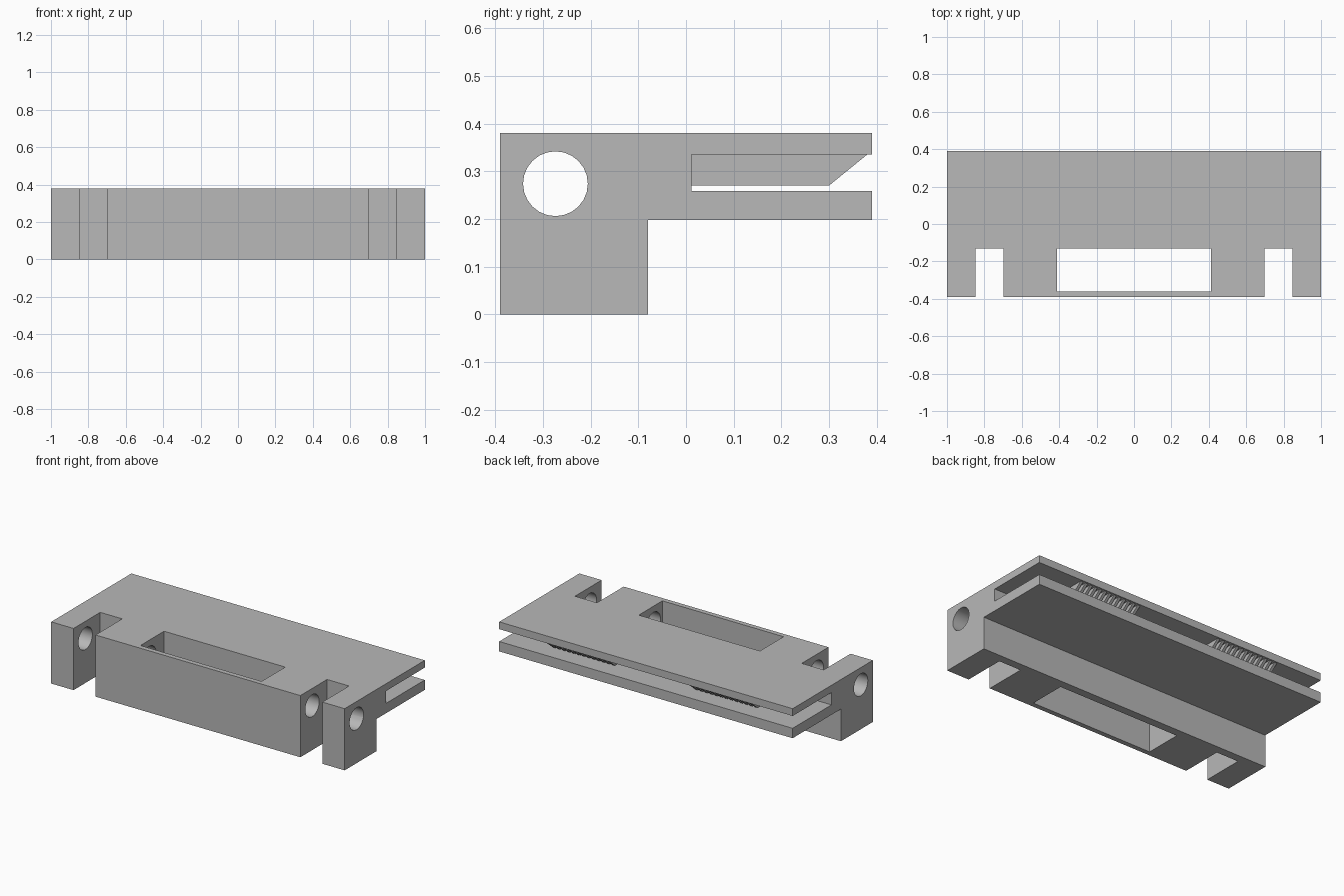
import bpy
import bmesh
import math

cube = bpy.data.objects.get("Cube")
if cube:
    bpy.data.objects.remove(cube, do_unlink=True)

grey = bpy.data.materials.new("plain grey")
grey.use_nodes = True
colour = (0.48, 0.48, 0.48, 1)
grey.diffuse_color = colour
grey.node_tree.nodes["Principled BSDF"].inputs["Base Color"].default_value = colour


def add_object(name, bm):
    bmesh.ops.recalc_face_normals(bm, faces=bm.faces[:])
    mesh = bpy.data.meshes.new(name)
    bm.to_mesh(mesh)
    bm.free()
    mesh.materials.append(grey)
    obj = bpy.data.objects.new(name, mesh)
    bpy.context.scene.collection.objects.link(obj)
    return obj


def extrude_profile(bm, profile, x0, x1):
    """Sweep a (y, z) outline from x0 to x1."""
    face = bm.faces.new([bm.verts.new((x0, y, z)) for y, z in profile])
    swept = bmesh.ops.extrude_face_region(bm, geom=[face])["geom"]
    verts = [v for v in swept if isinstance(v, bmesh.types.BMVert)]
    bmesh.ops.translate(bm, verts=verts, vec=(x1 - x0, 0, 0))


def rectangle(y0, y1, z0, z1):
    return [(y0, z0), (y1, z0), (y1, z1), (y0, z1)]


# Body: front block with two shelves reaching backwards
FRONT, BACK, TOP = -0.39, 0.39, 0.38
SLOT_Y, SLOT_TOP, SLOT_BOTTOM = 0.012, 0.335, 0.259
bm = bmesh.new()
extrude_profile(bm, [
    (FRONT, 0), (-0.08, 0), (-0.08, 0.198), (BACK, 0.198),
    (BACK, SLOT_BOTTOM), (SLOT_Y, SLOT_BOTTOM), (SLOT_Y, SLOT_TOP),
    (BACK, SLOT_TOP), (BACK, TOP), (FRONT, TOP)], -1, 1)
body = add_object("body", bm)


def cut(name, cutter_bm):
    cutter = add_object(name, cutter_bm)
    cutter.hide_render = True
    mod = body.modifiers.new(name, 'BOOLEAN')
    mod.operation = 'DIFFERENCE'
    mod.solver = 'EXACT'
    mod.object = cutter
    bpy.context.view_layer.objects.active = body
    bpy.ops.object.modifier_apply(modifier=name)
    bpy.data.objects.remove(cutter, do_unlink=True)


# Central window and the two front notches
bm = bmesh.new()
extrude_profile(bm, rectangle(-0.36, -0.13, -0.1, 0.5), -0.413, 0.413)
for x0, x1 in ((-0.848, -0.698), (0.698, 0.848)):
    extrude_profile(bm, rectangle(-0.5, -0.13, -0.1, 0.5), x0, x1)
cut("window_and_notch_cutter", bm)

# Long bore from side to side
SIDES, RADIUS = 24, 0.068
angles = [2 * math.pi * i / SIDES for i in range(SIDES)]
bm = bmesh.new()
extrude_profile(bm, [(-0.274 + RADIUS * math.cos(a), 0.274 + RADIUS * math.sin(a))
                     for a in angles], -1.1, 1.1)
cut("bore_cutter", bm)

# Two combs of fins hanging under the upper shelf
FINS, INNER, OUTER = 13, 0.275, 0.697
fin_width = (OUTER - INNER) / (2 * FINS - 1)
fin = [(SLOT_Y, 0.27), (0.30, 0.27), (0.38, SLOT_TOP), (SLOT_Y, SLOT_TOP)]
for name, side in (("left_fins", 1), ("right_fins", -1)):
    bm = bmesh.new()
    for i in range(FINS):
        x = INNER + 2 * i * fin_width
        extrude_profile(bm, fin, side * x, side * (x + fin_width))
    add_object(name, bm)

# Smooth bore walls, crisp edges elsewhere
bpy.ops.object.select_all(action='DESELECT')
body.select_set(True)
bpy.context.view_layer.objects.active = body
bpy.ops.object.shade_smooth_by_angle(angle=math.radians(30))
